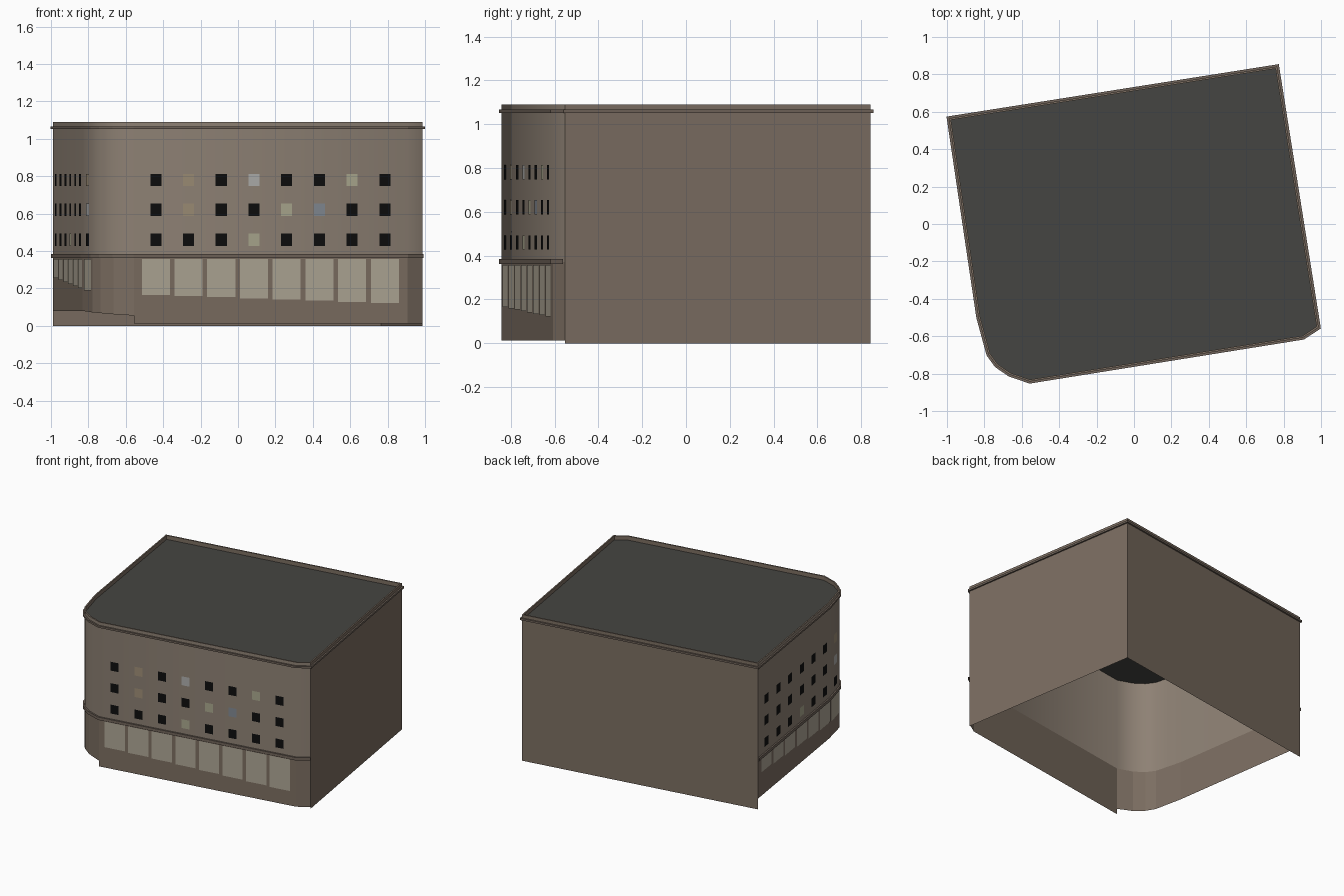
import bpy
from mathutils import Vector

if "Cube" in bpy.data.objects:
    bpy.data.objects.remove(bpy.data.objects["Cube"])

# Footprint, counter-clockwise: left wall, rounded corner, front, chamfer, right wall
PTS = [(-0.99, 0.565), (-0.832, -0.50), (-0.778, -0.698), (-0.735, -0.757), (-0.665, -0.805),
       (-0.557, -0.842), (0.905, -0.607), (0.987, -0.553), (0.765, 0.842)]
P = [Vector(p) for p in PTS]
STREET = P[:8]


def material(name, rgb):
    m = bpy.data.materials.new(name)
    m.diffuse_color = (*rgb, 1)
    m.use_nodes = True
    m.node_tree.nodes["Principled BSDF"].inputs["Base Color"].default_value = m.diffuse_color
    return m


STONE = material("upper_stone", (0.27, 0.22, 0.175))
BROWN = material("brown_wall", (0.20, 0.155, 0.12))
TRIM = material("trim", (0.16, 0.125, 0.10))
ROOF = material("roof_felt", (0.06, 0.06, 0.054))
SHOP = material("shop_glass", (0.42, 0.38, 0.30))
PANES = [material("pane_%d" % i, c) for i, c in enumerate([
    (0.004, 0.004, 0.004), (0.34, 0.27, 0.18), (0.42, 0.42, 0.41),
    (0.40, 0.39, 0.27), (0.22, 0.25, 0.29)])]


def make(name, verts, faces, mats, slots=None, smooth=False):
    me = bpy.data.meshes.new(name)
    me.from_pydata(verts, [], faces)
    for m in mats:
        me.materials.append(m)
    for i, f in enumerate(me.polygons):
        f.use_smooth = smooth
        if slots:
            f.material_index = slots[i]
    ob = bpy.data.objects.new(name, me)
    bpy.context.collection.objects.link(ob)
    return ob


def outward(a, b):
    d = (b - a).normalized()
    return Vector((d.y, -d.x))


def offset(path, dist, closed):
    """Mitred outward offset of a path."""
    out, n = [], len(path)
    for i, p in enumerate(path):
        ns = []
        if closed or i > 0:
            ns.append(outward(path[i - 1], p))
        if closed or i < n - 1:
            ns.append(outward(p, path[(i + 1) % n]))
        m = sum(ns, Vector((0, 0))).normalized()
        out.append(p + m * dist / m.dot(ns[0]))
    return out


def sweep(name, path, profile, mat, closed, smooth=False):
    """Carry a profile of (offset, z) along a path."""
    n, k = len(path), len(profile)
    verts = []
    for d, z in profile:
        verts += [(p.x, p.y, z) for p in offset(path, d, closed)]
    faces = []
    for j in range(k - 1):
        for i in range(n if closed else n - 1):
            i2 = (i + 1) % n
            faces.append((j * n + i, j * n + i2, (j + 1) * n + i2, (j + 1) * n + i))
    return make(name, verts, faces, [mat], smooth=smooth)


# Upper street wall, smooth around the corner
sweep("upper_wall", STREET, [(0, 0.37), (0, 1.09)], STONE, False, True)
# Plain party walls at right and back
sweep("party_walls", [P[7], P[8], P[0]], [(0, 0), (0, 1.09)], BROWN, False)

# Shop-level wall with a stepped lower edge
low = [0.08, 0.08, 0.072, 0.068, 0.062, 0.055]
verts, faces = [], []
for i in range(7):
    z0, z1 = (low[i], low[i + 1]) if i < 5 else (0.013, 0.013)
    a, b, k = P[i], P[i + 1], len(verts)
    verts += [(*a, z0), (*b, z1), (*b, 0.37), (*a, 0.37)]
    faces.append((k, k + 1, k + 2, k + 3))
make("lower_wall", verts, faces, [BROWN])

# Trim bands, parapet and roof
sweep("belt_course", STREET, [(0, 0.363), (0.011, 0.363), (0.011, 0.385), (0, 0.385)], TRIM, False)
sweep("cornice", P, [(0, 1.052), (0.011, 1.052), (0.011, 1.066), (0, 1.066)], TRIM, True)
sweep("parapet", P, [(0, 1.09), (-0.01, 1.09), (-0.01, 1.06)], BROWN, True)
make("roof", [(p.x, p.y, 1.06) for p in P], [tuple(range(len(P)))], [ROOF])


def along(a, b, s):
    """Point on a wall at distance s from a, with direction and normal."""
    d = (b - a).normalized()
    return a + d * s, d, outward(a, b)


def pane(verts, faces, spot, w, z0, z1):
    c, d, n = spot
    c = c + n * 0.003
    k = len(verts)
    l, r = c - d * w / 2, c + d * w / 2
    verts += [(*l, z0), (*r, z0), (*r, z1), (*l, z1)]
    faces.append((k, k + 1, k + 2, k + 3))


# Window columns: six on the left wall, one on the first bend, eight on the front
STEP = 0.1772
left = [along(P[0], P[1], 0.125 + STEP * i) for i in range(6)] + [along(P[1], P[2], 0.115)]
front = [along(P[5], P[6], 0.1185 + STEP * i) for i in range(8)]

# (column, row) -> lit pane colour, rows counted from below
LIT = {"left": {(6, 2): 1, (6, 1): 2, (3, 0): 3},
       "front": {(1, 2): 1, (3, 2): 2, (6, 2): 3, (1, 1): 1, (4, 1): 3, (5, 1): 4, (3, 0): 3}}

for side, cols, zs, ze in (("left", left, 0.257, 0.19), ("front", front, 0.166, 0.122)):
    v, f, slots = [], [], []
    sv, sf = [], []
    for i, spot in enumerate(cols):
        for row, z in enumerate((0.46, 0.62, 0.78)):
            pane(v, f, spot, 0.06, z - 0.033, z + 0.033)
            slots.append(LIT[side].get((i, row), 0))
        pane(sv, sf, spot, 0.152, zs + (ze - zs) * i / (len(cols) - 1), 0.357)
    make(side + "_windows", v, f, PANES, slots)
    make(side + "_shop_windows", sv, sf, [SHOP])
